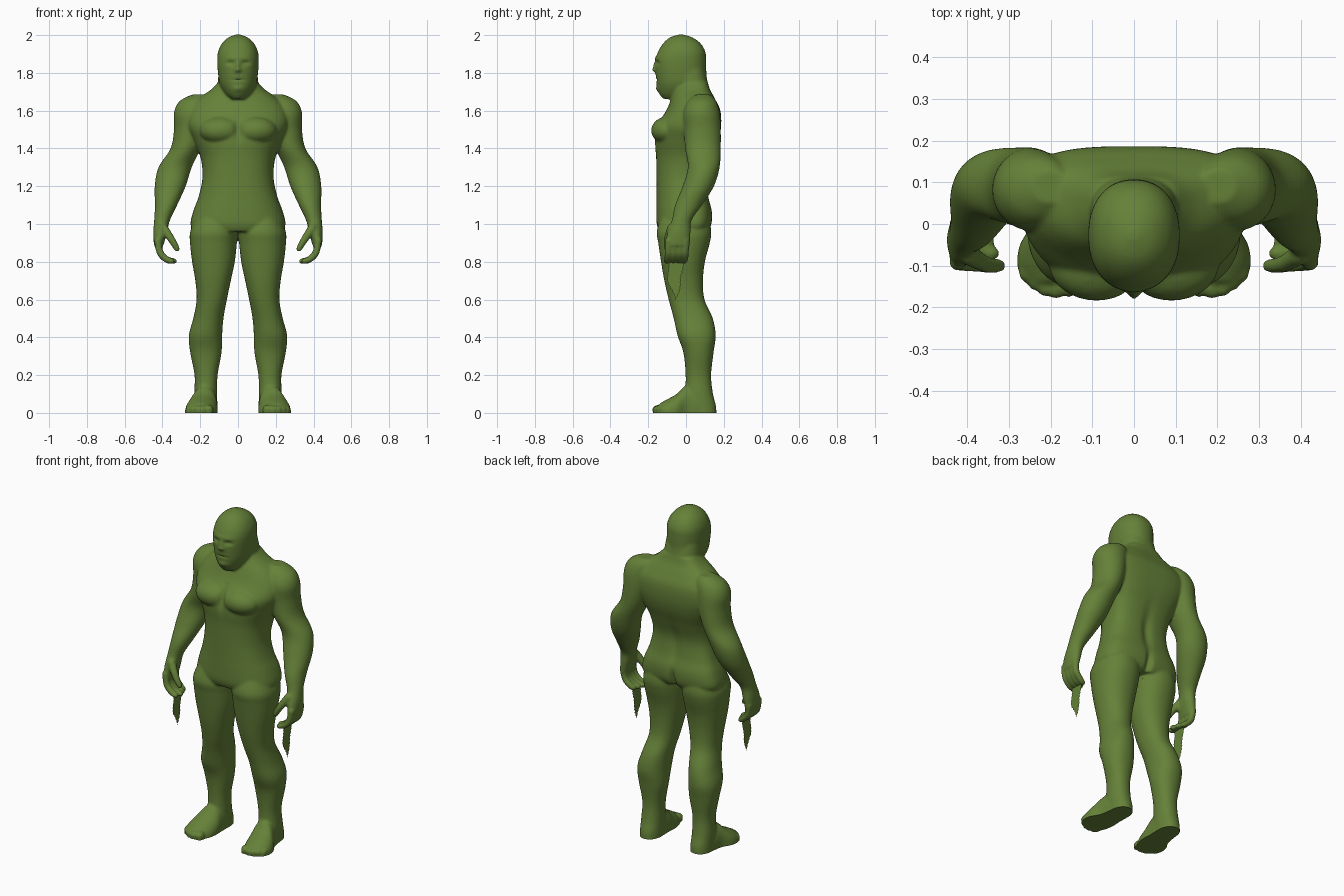
import bpy, bmesh, math
from mathutils import Vector, Matrix

green = bpy.data.materials.new("olive green")
green.diffuse_color = (0.13, 0.22, 0.04, 1)
bm = bmesh.new()


def spline(rows, steps=6):
    """Catmull-Rom through rows of numbers."""
    out = []
    n = len(rows)
    for i in range(n - 1):
        a, b, c, d = rows[max(i - 1, 0)], rows[i], rows[i + 1], rows[min(i + 2, n - 1)]
        for k in range(steps):
            t = k / steps
            out.append([0.5 * (2 * q + (r - p) * t + (2 * p - 5 * q + 4 * r - s) * t * t
                               + (3 * q - p - 3 * r + s) * t ** 3) for p, q, r, s in zip(a, b, c, d)])
    return out + [list(rows[-1])]


def loft(rows, side=1, along="z", mid=0.5, front=2.0, back=2.0, n=48):
    """Rows: position along axis, centre x, half width, low and high limit of the other axis."""
    rings = []
    for t, cx, rx, lo, hi in spline(rows):
        c = lo + (hi - lo) * mid
        ring = []
        for i in range(n):
            a = 2 * math.pi * i / n
            ca, sa = math.cos(a), math.sin(a)
            e = 2 / (back if sa > 0 else front)
            x = cx + rx * math.copysign(abs(ca) ** e, ca)
            w = c + (hi - c if sa > 0 else c - lo) * math.copysign(abs(sa) ** e, sa)
            ring.append(bm.verts.new((side * x, w, t) if along == "z" else (side * x, t, w)))
        rings.append(ring)
    for r, s in zip(rings, rings[1:]):
        for i in range(n):
            j = (i + 1) % n
            bm.faces.new((r[i], r[j], s[j], s[i]))
    bm.faces.new(rings[0][::-1])
    bm.faces.new(rings[-1])


def ball(x, y, z, rx, ry, rz):
    m = Matrix.Translation((x, y, z)) @ Matrix.Diagonal((rx, ry, rz, 1))
    bmesh.ops.create_icosphere(bm, subdivisions=3, radius=1, matrix=m)


def chain(rows, side=1):
    """Rounded limb: rows of x, y, z, radius."""
    for x, y, z, r in spline(rows, 5):
        ball(side * x, y, z, r, r, r)


# torso: hips, waist, chest, trapezius
loft([(0.96, 0, 0.235, -0.14, 0.115), (1.0, 0, 0.252, -0.155, 0.135), (1.07, 0, 0.236, -0.157, 0.137),
      (1.15, 0, 0.207, -0.156, 0.118), (1.25, 0, 0.188, -0.156, 0.112), (1.35, 0, 0.198, -0.158, 0.14),
      (1.44, 0, 0.235, -0.165, 0.172), (1.52, 0, 0.27, -0.155, 0.186), (1.6, 0, 0.265, -0.105, 0.182),
      (1.66, 0, 0.215, -0.08, 0.155), (1.71, 0, 0.145, -0.065, 0.128), (1.75, 0, 0.105, -0.05, 0.115)],
     mid=0.6, front=2.3, back=3.0)
# head
loft([(1.662, 0, 0.035, -0.12, -0.03), (1.69, 0, 0.072, -0.142, 0.1), (1.74, 0, 0.097, -0.155, 0.112),
      (1.8, 0, 0.106, -0.161, 0.108), (1.86, 0, 0.11, -0.162, 0.107), (1.91, 0, 0.106, -0.149, 0.103),
      (1.955, 0, 0.086, -0.122, 0.078), (1.987, 0, 0.052, -0.086, 0.035), (2.003, 0, 0.012, -0.04, -0.015)],
     front=2.2, back=2.2)
# neck
loft([(1.6, 0, 0.12, -0.06, 0.14), (1.68, 0, 0.107, -0.062, 0.125), (1.76, 0, 0.106, -0.07, 0.113),
      (1.82, 0, 0.1, -0.08, 0.1)], back=2.4)

for s in (1, -1):
    # chest muscle
    ball(s * 0.09, -0.095, 1.495, 0.115, 0.09, 0.075)
    # shoulder, upper arm, forearm, wrist and palm
    loft([(1.685, 0.2, 0.045, 0.05, 0.13), (1.65, 0.225, 0.085, 0.01, 0.16), (1.59, 0.244, 0.095, -0.015, 0.178),
          (1.5, 0.253, 0.086, -0.01, 0.184), (1.4, 0.278, 0.079, -0.005, 0.184), (1.3, 0.333, 0.088, 0.01, 0.178),
          (1.2, 0.359, 0.082, -0.018, 0.148), (1.1, 0.381, 0.059, -0.058, 0.085), (1.02, 0.402, 0.042, -0.075, 0.03),
          (0.95, 0.413, 0.036, -0.1, 0.024), (0.885, 0.42, 0.025, -0.108, 0.02)], s)
    # fingers
    for k, y in enumerate((-0.092, -0.06, -0.029, 0.0)):
        d = 0.012 * abs(k - 1)
        chain([(0.424, y, 0.91, 0.02), (0.413, y - 0.003, 0.85, 0.019), (0.382, y - 0.006, 0.815, 0.018),
               (0.338 + d, y - 0.01, 0.803, 0.016)], s)
    # thumb
    chain([(0.395, -0.075, 0.98, 0.025), (0.36, -0.095, 0.93, 0.021), (0.335, -0.1, 0.89, 0.018),
           (0.323, -0.1, 0.868, 0.016)], s)
    # thigh, knee, calf, ankle
    loft([(1.04, 0.12, 0.1, -0.13, 0.12), (0.96, 0.128, 0.125, -0.155, 0.134), (0.9, 0.13, 0.124, -0.147, 0.126),
          (0.8, 0.13, 0.113, -0.132, 0.1), (0.7, 0.132, 0.094, -0.115, 0.09), (0.6, 0.139, 0.08, -0.092, 0.098),
          (0.5, 0.157, 0.08, -0.065, 0.142), (0.41, 0.172, 0.088, -0.045, 0.157), (0.32, 0.17, 0.083, -0.014, 0.146),
          (0.2, 0.169, 0.061, -0.002, 0.133), (0.1, 0.171, 0.061, -0.005, 0.143), (0.03, 0.17, 0.061, -0.01, 0.16),
          (-0.05, 0.17, 0.061, -0.01, 0.16)], s, front=2.2, back=2.2)
    # foot
    loft([(0.13, 0.17, 0.05, -0.05, 0.08), (0.06, 0.172, 0.062, -0.05, 0.13), (0.0, 0.178, 0.068, -0.05, 0.145),
          (-0.05, 0.191, 0.083, -0.05, 0.1), (-0.1, 0.198, 0.082, -0.05, 0.072), (-0.14, 0.2, 0.066, -0.05, 0.05)],
         s, "y", mid=0.45, front=4)
    # toes
    for x, y, r in ((0.155, -0.145, 0.026), (0.187, -0.154, 0.022), (0.213, -0.15, 0.021),
                    (0.237, -0.136, 0.02), (0.257, -0.116, 0.02)):
        ball(s * x, y, 0.018, r, r * 1.2, r)
        ball(s * x, y, -0.02, r, r * 1.2, r * 1.5)

bmesh.ops.recalc_face_normals(bm, faces=bm.faces)
me = bpy.data.meshes.new("body")
bm.to_mesh(me)
bm.free()
body = bpy.data.objects.new("body", me)
bpy.context.collection.objects.link(body)

# fuse the parts into one soft skin
rem = body.modifiers.new("fuse", "REMESH")
rem.mode = "VOXEL"
rem.voxel_size = 0.0065
soft = body.modifiers.new("soften", "SMOOTH")
soft.factor, soft.iterations = 0.5, 10
deps = bpy.context.evaluated_depsgraph_get()
skin = bpy.data.meshes.new_from_object(body.evaluated_get(deps))
body.modifiers.clear()
body.data = skin

# sculpted details: x, y, z, spread x, spread z, push along y
dents = [(0, -0.16, 1.835, 0.012, 0.026, -0.01), (0, -0.16, 1.815, 0.018, 0.011, -0.012),  # nose
         (0, -0.16, 1.763, 0.035, 0.005, 0.007), (0, -0.14, 1.715, 0.03, 0.016, -0.008),   # mouth, chin
         (0, -0.16, 1.88, 0.06, 0.012, -0.004),                                          # brow
         (0, -0.18, 1.5, 0.018, 0.06, 0.015), (0, 0.13, 1.2, 0.03, 0.13, -0.014),        # breastbone, spine
         (0, 0.13, 0.99, 0.018, 0.06, -0.025)]                                           # seat cleft
for s in (1, -1):
    dents.append((s * 0.04, -0.15, 1.852, 0.02, 0.011, 0.014))                           # eye socket
    dents.append((s * 0.04, -0.14, 1.851, 0.011, 0.006, -0.005))                         # eyelid
for v in skin.vertices:
    x, y, z = v.co
    for dx, dy, dz, sx, sz, push in dents:
        if abs(y - dy) < 0.07:
            v.co.y += push * math.exp(-((x - dx) / sx) ** 2 - ((z - dz) / sz) ** 2)

# flat soles
bm = bmesh.new()
bm.from_mesh(skin)
bmesh.ops.bisect_plane(bm, geom=bm.verts[:] + bm.edges[:] + bm.faces[:], plane_co=(0, 0, 0),
                       plane_no=(0, 0, 1), clear_inner=True)
bmesh.ops.edgeloop_fill(bm, edges=[e for e in bm.edges if e.is_boundary])
bm.to_mesh(skin)
bm.free()
skin.materials.clear()
skin.materials.append(green)
bpy.context.view_layer.objects.active = body
body.select_set(True)
bpy.ops.object.shade_smooth_by_angle(angle=math.radians(50))

# ragged thin strips hanging from the hands
for s, name in ((1, "left_hand_strip"), (-1, "right_hand_strip")):
    b = bmesh.new()
    prev = None
    for i in range(23):
        t = i / 22
        jag = 0.005 * (i % 2)
        half = 0.044 - 0.012 * t if t < 0.6 else 0.037 * (1 - t) / 0.4 + 0.002
        c = -0.058 + 0.006 * math.sin(9 * t)
        row = [b.verts.new((s * 0.37, c + q * max(half - jag, 0.002), 0.82 - 0.22 * t)) for q in (-1, 1)]
        if prev:
            b.faces.new((prev[0], prev[1], row[1], row[0]))
        prev = row
    m = bpy.data.meshes.new(name)
    b.to_mesh(m)
    b.free()
    m.materials.append(green)
    bpy.context.collection.objects.link(bpy.data.objects.new(name, m))
